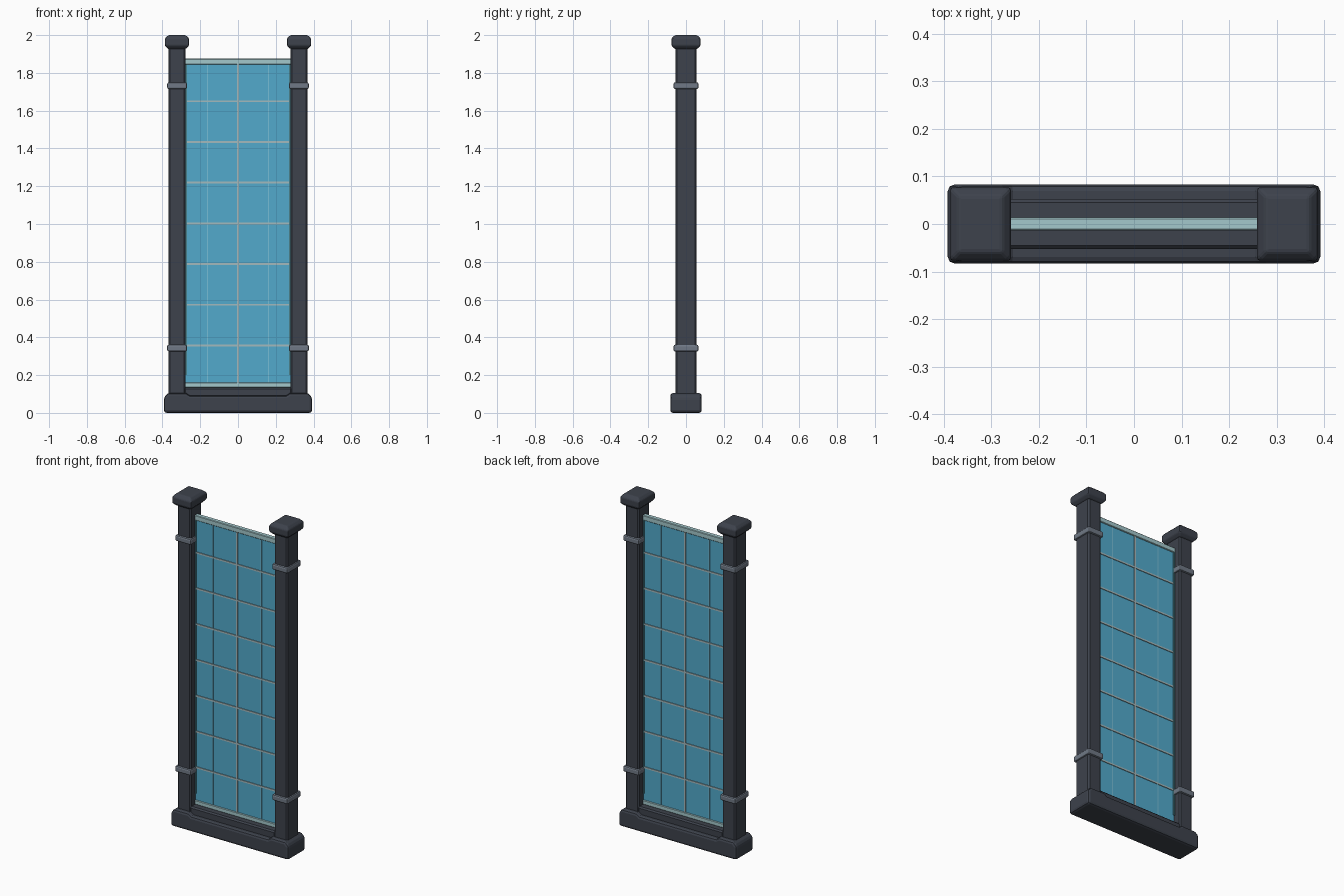
import bpy
import bmesh

cube = bpy.data.objects.get("Cube")
if cube:
    bpy.data.objects.remove(cube, do_unlink=True)


def linear(c):
    c /= 255
    return c / 12.92 if c <= 0.04045 else ((c + 0.055) / 1.055) ** 2.4


def material(name, *rgb):
    colour = (*[linear(c) for c in rgb], 1)
    mat = bpy.data.materials.new(name)
    mat.use_nodes = True
    mat.diffuse_color = colour
    node = mat.node_tree.nodes["Principled BSDF"]
    node.inputs["Base Color"].default_value = colour
    node.inputs["Roughness"].default_value = 0.6
    return mat


SLATE = material("dark slate", 61, 66, 76)
STEEL = material("steel grey", 112, 121, 134)
GLASS = material("blue glass", 82, 170, 204)
PALE = material("pale teal trim", 164, 200, 204)
GRID = material("grid grey", 164, 186, 190)
SEAM = material("light blue seam", 118, 190, 214)
TEAL = material("deep teal seal", 74, 128, 138)


def finish(name, bm, mat, bevel, segments):
    bmesh.ops.recalc_face_normals(bm, faces=bm.faces)
    mesh = bpy.data.meshes.new(name)
    bm.to_mesh(mesh)
    bm.free()
    mesh.materials.append(mat)
    obj = bpy.data.objects.new(name, mesh)
    bpy.context.collection.objects.link(obj)
    if bevel:
        mod = obj.modifiers.new("bevel", "BEVEL")
        mod.width = bevel
        mod.segments = segments
        mod.limit_method = "ANGLE"
        mod.angle_limit = 0.6
    return obj


def box(name, x, y, z, mat, bevel=0, segments=1):
    """Box from (min, max) ranges in x and z, and a half depth y."""
    bm = bmesh.new()
    bmesh.ops.create_cube(bm, size=1)
    for v in bm.verts:
        v.co.x = x[0] if v.co.x < 0 else x[1]
        v.co.y = -y if v.co.y < 0 else y
        v.co.z = z[0] if v.co.z < 0 else z[1]
    return finish(name, bm, mat, bevel, segments)


# Base with raised pads at both ends
half = [(0.392, 0), (0.392, 0.082), (0.372, 0.105), (0.275, 0.105), (0.255, 0.092)]
outline = half + [(-x, z) for x, z in reversed(half)]
bm = bmesh.new()
face = bm.faces.new([bm.verts.new((x, -0.083, z)) for x, z in outline])
ext = bmesh.ops.extrude_face_region(bm, geom=[face])
bmesh.ops.translate(bm, vec=(0, 0.166, 0),
                    verts=[g for g in ext["geom"] if isinstance(g, bmesh.types.BMVert)])
finish("base", bm, SLATE, 0.014, 2)

box("sill", (-0.285, 0.285), 0.053, (0.06, 0.135), SLATE, 0.008)

# Posts, bands, caps and side seals
for side, s in (("left", 1), ("right", -1)):
    def span(a, b):
        return tuple(sorted((s * a, s * b)))

    box(f"{side}_post", span(0.278, 0.367), 0.055, (0.08, 1.95), SLATE, 0.008)
    for level, z in (("lower", 0.343), ("upper", 1.732)):
        box(f"{side}_{level}_band", span(0.27, 0.375), 0.066,
            (z - 0.018, z + 0.018), STEEL, 0.009, 2)
    cap = box(f"{side}_cap", span(0.259, 0.387), 0.077, (1.926, 2), SLATE, 0.006, 2)
    # Pull the top and bottom rims in to make sloping shoulders
    bm = bmesh.new()
    bm.from_mesh(cap.data)
    bmesh.ops.bevel(bm, geom=[e for e in bm.edges if abs(e.verts[0].co.z - e.verts[1].co.z) < 0.01],
                    offset=0.018, segments=1, affect="EDGES")
    bm.to_mesh(cap.data)
    bm.free()
    box(f"{side}_seal", span(0.27, 0.28), 0.014, (0.2, 1.845), TEAL)

# Glass panel with its top and bottom rails
box("glass_panel", (-0.279, 0.279), 0.008, (0.14, 1.86), GLASS)
for name, z in (("bottom_rail", (0.134, 0.16)), ("top_rail", (1.845, 1.875))):
    box(name, (-0.28, 0.28), 0.014, z, PALE, 0.003)

# Grid bars, showing on both faces of the glass
for i in range(7):
    z = 0.357 + i * 0.2155
    box(f"cross_bar_{i + 1}", (-0.272, 0.272), 0.012, (z - 0.005, z + 0.005), GRID)
box("centre_bar", (-0.005, 0.005), 0.012, (0.15, 1.85), GRID)
for side, x in (("left", 0.161), ("right", -0.161)):
    box(f"{side}_seam", (x - 0.003, x + 0.003), 0.01, (0.15, 1.85), SEAM)
